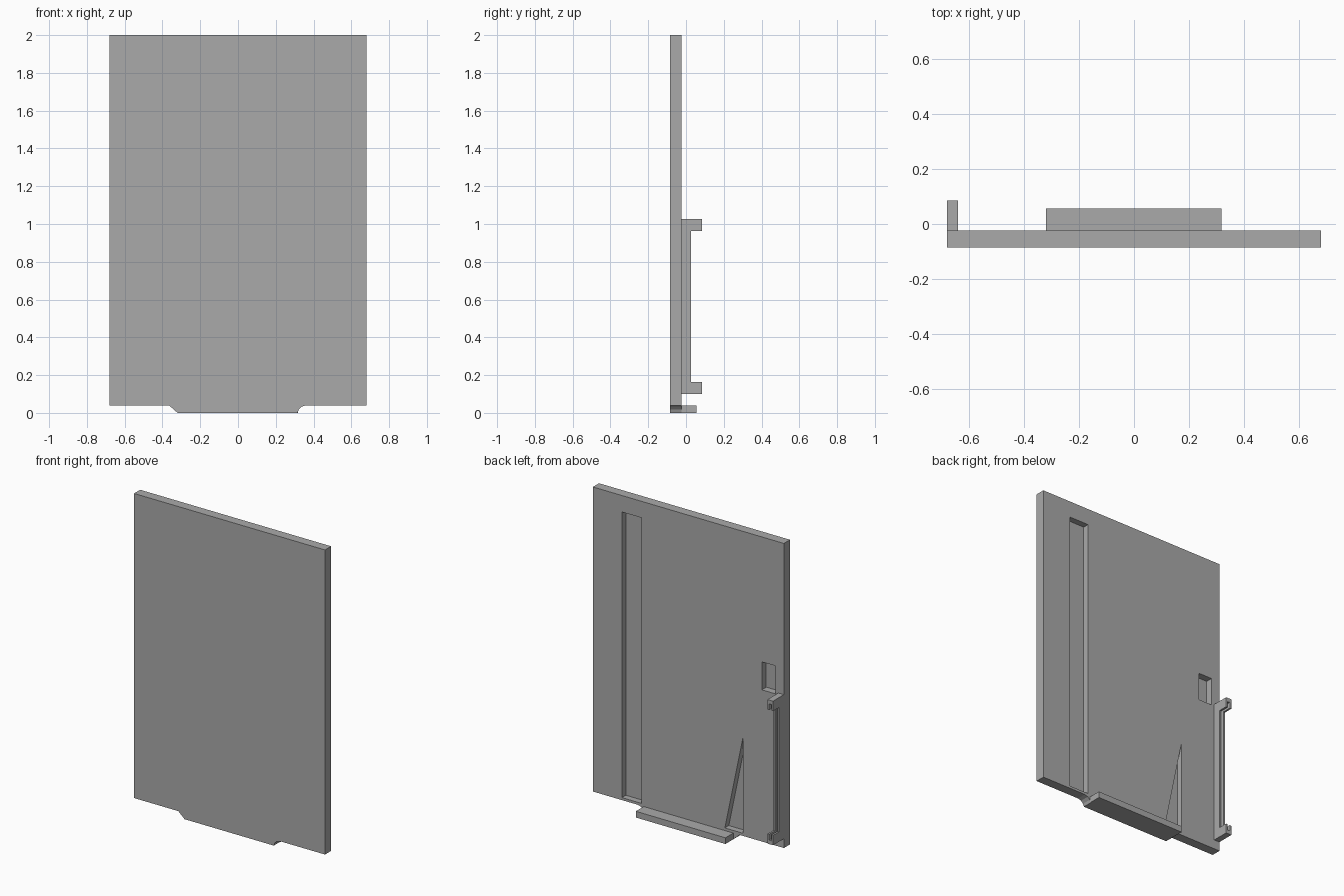
import bpy
import bmesh

if "Cube" in bpy.data.objects:
    bpy.data.objects.remove(bpy.data.objects["Cube"], do_unlink=True)

grey = bpy.data.materials.new("plain_grey")
grey.use_nodes = True
colour = (0.4, 0.4, 0.4, 1)
grey.diffuse_color = colour
grey.node_tree.nodes["Principled BSDF"].inputs["Base Color"].default_value = colour

FRONT, BACK = -0.086, -0.024


def prism(name, outline, low, high, axis="y"):
    """Extrude a closed outline: (x, z) along y, or (y, z) along x."""
    bm = bmesh.new()
    place = (lambda a, b, d: (a, d, b)) if axis == "y" else (lambda a, b, d: (d, a, b))
    face = bm.faces.new([bm.verts.new(place(a, b, low)) for a, b in outline])
    moved = bmesh.ops.extrude_face_region(bm, geom=[face])["geom"]
    offset = place(0, 0, high - low)
    bmesh.ops.translate(bm, vec=offset,
                        verts=[v for v in moved if isinstance(v, bmesh.types.BMVert)])
    bmesh.ops.recalc_face_normals(bm, faces=bm.faces)
    mesh = bpy.data.meshes.new(name)
    bm.to_mesh(mesh)
    bm.free()
    mesh.materials.append(grey)
    obj = bpy.data.objects.new(name, mesh)
    bpy.context.collection.objects.link(obj)
    return obj


def rect(a0, a1, b0, b1):
    return [(a0, b0), (a1, b0), (a1, b1), (a0, b1)]


def cut(target, name, outline, low, high):
    """Recess the target with a hidden cutter."""
    cutter = prism(name, outline, low, high)
    cutter.hide_render = True
    cutter.hide_set(True)
    cutter.display_type = "WIRE"
    mod = target.modifiers.new(name, "BOOLEAN")
    mod.operation = "DIFFERENCE"
    mod.solver = "EXACT"
    mod.object = cutter


# Panel with a bottom tab: straight chamfer on one side, hollow curve on the other
panel = prism("panel", [
    (-0.68, 0.04), (-0.365, 0.04), (-0.32, 0), (0.315, 0), (0.322, 0.018),
    (0.337, 0.033), (0.36, 0.04), (0.68, 0.04), (0.68, 2), (-0.68, 2)], FRONT, BACK)

# Recesses in the back of the panel
cut(panel, "long_groove_cutter", rect(0.335, 0.473, 0.056, 1.894), BACK - 0.04, 0.1)
cut(panel, "small_pocket_cutter", rect(-0.62, -0.523, 1.016, 1.196), BACK - 0.045, 0.1)
cut(panel, "wedge_pocket_cutter", [(-0.388, 0.057), (-0.26, 0.057), (-0.388, 0.671)],
    BACK - 0.04, 0.1)

# Ledge behind the bottom tab
prism("bottom_ledge", rect(-0.32, 0.318, 0, 0.04), BACK, 0.056)

# Side bracket with a longer lug at each end and a narrow slot down its length
bracket = prism("side_bracket", [
    (BACK, 0.1), (0.086, 0.1), (0.086, 0.163), (0.026, 0.163),
    (0.026, 0.963), (0.086, 0.963), (0.086, 1.027), (BACK, 1.027)],
    -0.68, -0.64, axis="x")
cut(bracket, "bracket_slot_cutter", rect(-0.668, -0.652, 0.125, 1.002), 0.005, 0.12)
